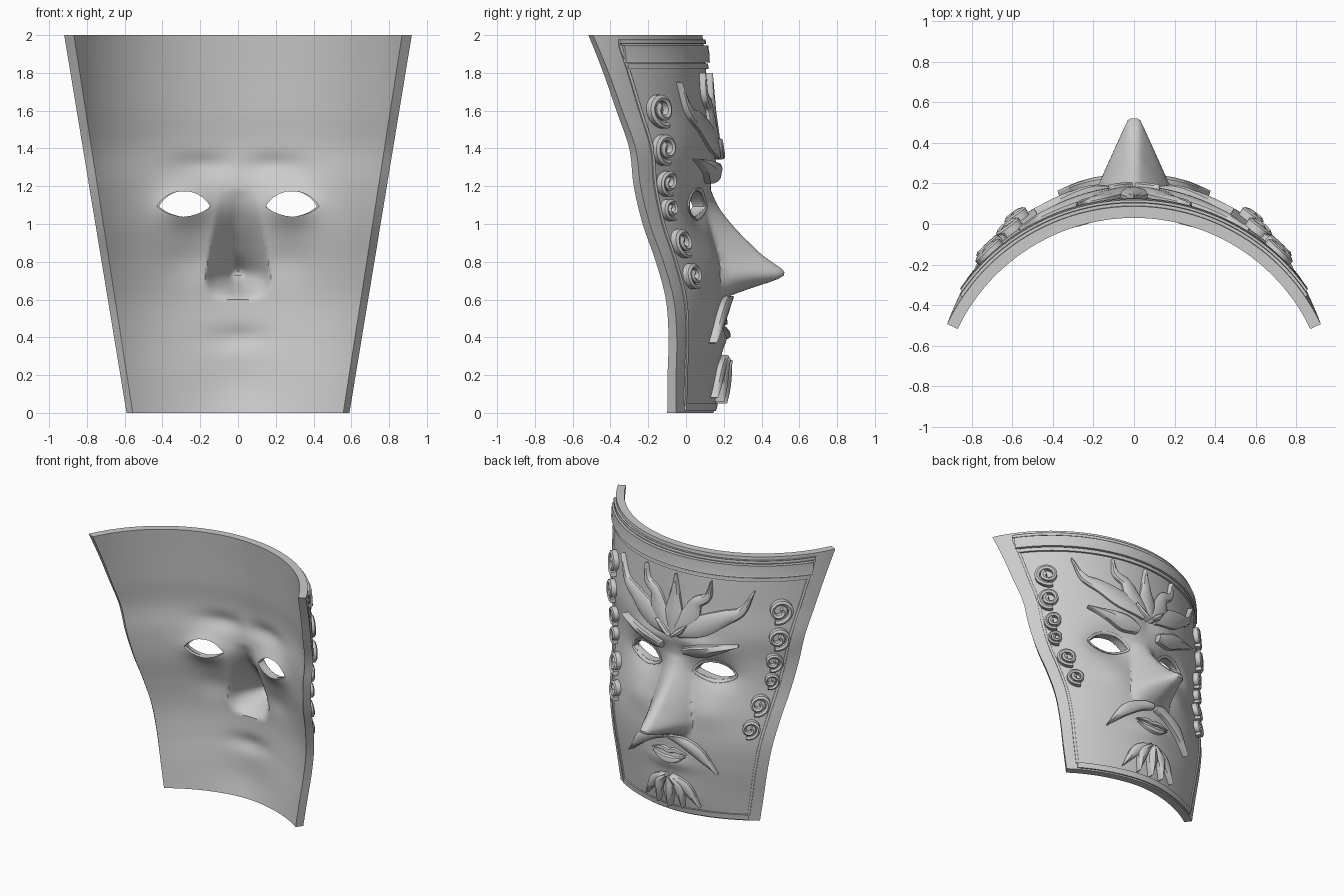
import bpy, bmesh, math
from math import sin, cos, pi, exp

if "Cube" in bpy.data.objects:
    bpy.data.objects.remove(bpy.data.objects["Cube"])

R, T = 1.02, 0.057          # curvature radius and wall thickness


def interp(tab, t):
    """Smooth interpolation of (t, value) pairs."""
    n = len(tab)
    t = min(max(t, tab[0][0]), tab[-1][0])
    i = max(k for k in range(n - 1) if tab[k][0] <= t)
    slope = lambda k: ((tab[min(k + 1, n - 1)][1] - tab[max(k - 1, 0)][1]) /
                       (tab[min(k + 1, n - 1)][0] - tab[max(k - 1, 0)][0]))
    (a, p), (b, q) = tab[i], tab[i + 1]
    d = b - a
    s = (t - a) / d
    return (p * (2*s**3 - 3*s*s + 1) + q * (3*s*s - 2*s**3)
            + d * slope(i) * (s**3 - 2*s*s + s) + d * slope(i + 1) * (s**3 - s*s))


CENTRE = [(0, .135), (.2, .16), (.4, .19), (.6, .203), (.8, .18), (1, .143), (1.2, .132),
          (1.4, .148), (1.6, .125), (1.8, .107), (2, .087)]
NOSE = [(.59, 0), (.61, .01), (.655, .13), (.7, .27), (.725, .325), (.755, .328), (.79, .285),
        (.84, .225), (.9, .175), (.97, .12), (1.08, .045), (1.18, 0)]
NOSE_W = [(.59, .15), (.7, .18), (.8, .17), (.97, .14), (1.18, .1)]
BUMPS = [(.2, 1.31, .17, .06, .03), (.29, 1.09, .15, .1, -.07), (.28, .8, .14, .1, .018),
         (0, .15, .25, .16, .025), (0, .4, .17, .06, .025)]


def half_width(z):
    return .59 + .165 * z


def cosine(x):
    return math.sqrt(max(.02, 1 - (x / R) ** 2))


def surf(x, z, nose=1.0):
    """Outer face height y over the (x, z) plane."""
    y = interp(CENTRE, z) - R * (1 - cosine(x))
    ax = abs(x)
    for bx, bz, sx, sz, h in BUMPS:
        y += h * exp(-((ax - bx) / sx) ** 2 - ((z - bz) / sz) ** 2)
    if .59 < z < 1.18:
        s = 1.2 * (1 - math.sqrt(x * x + .0002) / interp(NOSE_W, z))
        y += nose * max(0, interp(NOSE, z)) * min(1, max(0, s))
    return y


def lift(x, z, h, nose=1.0):
    return (x + h * x / R, surf(x, z, nose) + h * cosine(x), z)


def finish(name, bm, mirror=False):
    bmesh.ops.recalc_face_normals(bm, faces=bm.faces)
    me = bpy.data.meshes.new(name)
    bm.to_mesh(me)
    bm.free()
    ob = bpy.data.objects.new(name, me)
    bpy.context.collection.objects.link(ob)
    if mirror:
        ob.modifiers.new("mirror", 'MIRROR')
    return ob


def smooth(ob, angle=35):
    bpy.ops.object.select_all(action='DESELECT')
    ob.select_set(True)
    bpy.context.view_layer.objects.active = ob
    bpy.ops.object.shade_smooth_by_angle(angle=math.radians(angle))


def ribbon(name, path, widths, h, n=20, mirror=True, crown=.65):
    """Raised ornament swept along an (x, z) path on the mask surface."""
    k = len(path) - 1
    px = [(i / k, p[0]) for i, p in enumerate(path)]
    pz = [(i / k, p[1]) for i, p in enumerate(path)]
    pw = [(i / (len(widths) - 1), w) for i, w in enumerate(widths)]
    section = [(-1, -.03), (-1, crown * h), (-.7, .85 * h), (0, h),
               (.7, .85 * h), (1, crown * h), (1, -.03)]
    bm = bmesh.new()
    rings = []
    for i in range(n + 1):
        t = i / n
        x, z, w = interp(px, t), interp(pz, t), max(.002, interp(pw, t))
        a, b = max(0, t - .01), min(1, t + .01)
        c = cosine(x)
        dx, dz = (interp(px, b) - interp(px, a)) / c, interp(pz, b) - interp(pz, a)
        m = math.hypot(dx, dz) or 1
        rings.append([bm.verts.new(lift(x - dz / m * o * w * c, z + dx / m * o * w, hh))
                      for o, hh in section])
    s = len(section)
    for r0, r1 in zip(rings, rings[1:]):
        for j in range(s):
            bm.faces.new((r0[j], r0[(j + 1) % s], r1[(j + 1) % s], r1[j]))
    bm.faces.new(rings[0])
    bm.faces.new(rings[-1])
    ob = finish(name, bm, mirror)
    smooth(ob)
    return ob


# mask shell: outer and inner grids joined round the rim
NU, NZ = 92, 110
bm = bmesh.new()
outer, inner = [], []
for j in range(NZ + 1):
    z = 2 * j / NZ
    xs = [half_width(z) * (2 * i / NU - 1) for i in range(NU + 1)]
    outer.append([bm.verts.new((x, surf(x, z), z)) for x in xs])
    inner.append([bm.verts.new(lift(x, z, -T, .8)) for x in xs])
for g in (outer, inner):
    for j in range(NZ):
        for i in range(NU):
            bm.faces.new((g[j][i], g[j][i + 1], g[j + 1][i + 1], g[j + 1][i]))
for i in range(NU):
    for j in (0, NZ):
        bm.faces.new((outer[j][i], outer[j][i + 1], inner[j][i + 1], inner[j][i]))
for j in range(NZ):
    for i in (0, NU):
        bm.faces.new((outer[j][i], outer[j + 1][i], inner[j + 1][i], inner[j][i]))
mask = finish("mask_shell", bm)


# almond eye openings
def almond(grow=0, n=24):
    pts = []
    for i in range(n):
        u, v = cos(2 * pi * i / n), sin(2 * pi * i / n)
        h = (.09 if v > 0 else -.045) * (1 - u * u) ** .8
        pts.append((.288 + (.14 + grow) * u, 1.083 + .01 * abs(u) + h + grow * v))
    return pts


for side in (-1, 1):
    bm = bmesh.new()
    a = [bm.verts.new((side * x, -.4, z)) for x, z in almond()]
    b = [bm.verts.new((side * x, .5, z)) for x, z in almond()]
    bm.faces.new(a)
    bm.faces.new(b)
    for i in range(len(a)):
        k = (i + 1) % len(a)
        bm.faces.new((a[i], a[k], b[k], b[i]))
    cutter = finish("eye_cutter", bm)
    cutter.hide_render = True
    mod = mask.modifiers.new("eye", 'BOOLEAN')
    mod.operation, mod.solver, mod.object = 'DIFFERENCE', 'EXACT', cutter
    bpy.context.view_layer.objects.active = mask
    bpy.ops.object.modifier_apply(modifier=mod.name)
    bpy.data.objects.remove(cutter)
smooth(mask)

# eyelids
lid = almond(.01)
ribbon("eyelid", lid + lid[:1], [.009, .009], .012, 48)

# frame mouldings
ribbon("side_moulding", [(half_width(z) - .07, z) for z in (.045, .5, 1, 1.5, 1.95)],
       [.009, .009], .012, 50)
for name, z, w, h in (("bottom_moulding", .03, .02, .012), ("top_moulding", 1.965, .012, .016),
                      ("top_band", 1.9, .045, .028), ("lower_band", 1.835, .014, .016)):
    e = half_width(z) - .07
    ribbon(name, [(-e, z), (0, z), (e, z)], [w, w], h, 50, False, .95)

# brows
ribbon("brow", [(.09, 1.245), (.2, 1.265), (.32, 1.3), (.47, 1.345)],
       [.025, .05, .035, .003], .05)

# forehead flame leaves
ribbon("centre_flame", [(0, 1.36), (0, 1.5), (0, 1.62), (0, 1.8)], [.03, .07, .045, .003], .035,
       mirror=False, crown=.5)
for name, path, ws in (
        ("inner_flame", [(.03, 1.38), (.12, 1.5), (.17, 1.62), (.25, 1.68), (.27, 1.8)],
         [.04, .07, .045, .028, .003]),
        ("outer_flame", [(.04, 1.38), (.22, 1.46), (.37, 1.54), (.48, 1.6), (.55, 1.75)],
         [.04, .075, .055, .03, .003]),
        ("small_leaf", [(.01, 1.35), (.07, 1.4), (.12, 1.45)], [.012, .025, .003])):
    ribbon(name, path, ws, .055 if name == "small_leaf" else .035, 24, crown=.5)

# moustache, lips and chin leaves
ribbon("moustache", [(.015, .6), (.12, .58), (.24, .51), (.36, .37)],
       [.016, .035, .04, .003], .045)
ribbon("upper_lip", [(-.14, .475), (-.05, .49), (0, .48), (.05, .49), (.14, .475)],
       [.003, .018, .016, .018, .003], .018, 28, False, .3)
ribbon("lower_lip", [(-.13, .455), (-.06, .425), (0, .418), (.06, .425), (.13, .455)],
       [.003, .02, .026, .02, .003], .02, 28, False, .3)
ribbon("chin_leaf_centre", [(0, .28), (0, .18), (0, .05)], [.008, .036, .003], .06, mirror=False)
ribbon("chin_leaf_inner", [(.015, .29), (.08, .21), (.1, .06)], [.008, .036, .003], .05)
ribbon("chin_leaf_outer", [(.02, .3), (.13, .22), (.22, .08)], [.008, .036, .003], .04)

# side scrolls
for i, (x, z, r) in enumerate([(.69, 1.605, .1), (.69, 1.4, .092), (.66, 1.22, .076),
                               (.65, 1.08, .064), (.595, .905, .085), (.56, .73, .076)]):
    path = []
    for k in range(37):
        t = k / 36
        a = -pi * .6 + t * 2.9 * pi
        q = r * (.85 - .6 * t)
        path.append((x + q * cos(a) * cosine(x), z + q * sin(a)))
    ribbon(f"scroll_{i + 1}", path, [r * .16, r * .17, r * .14, r * .22], .045, 60, crown=.8)
